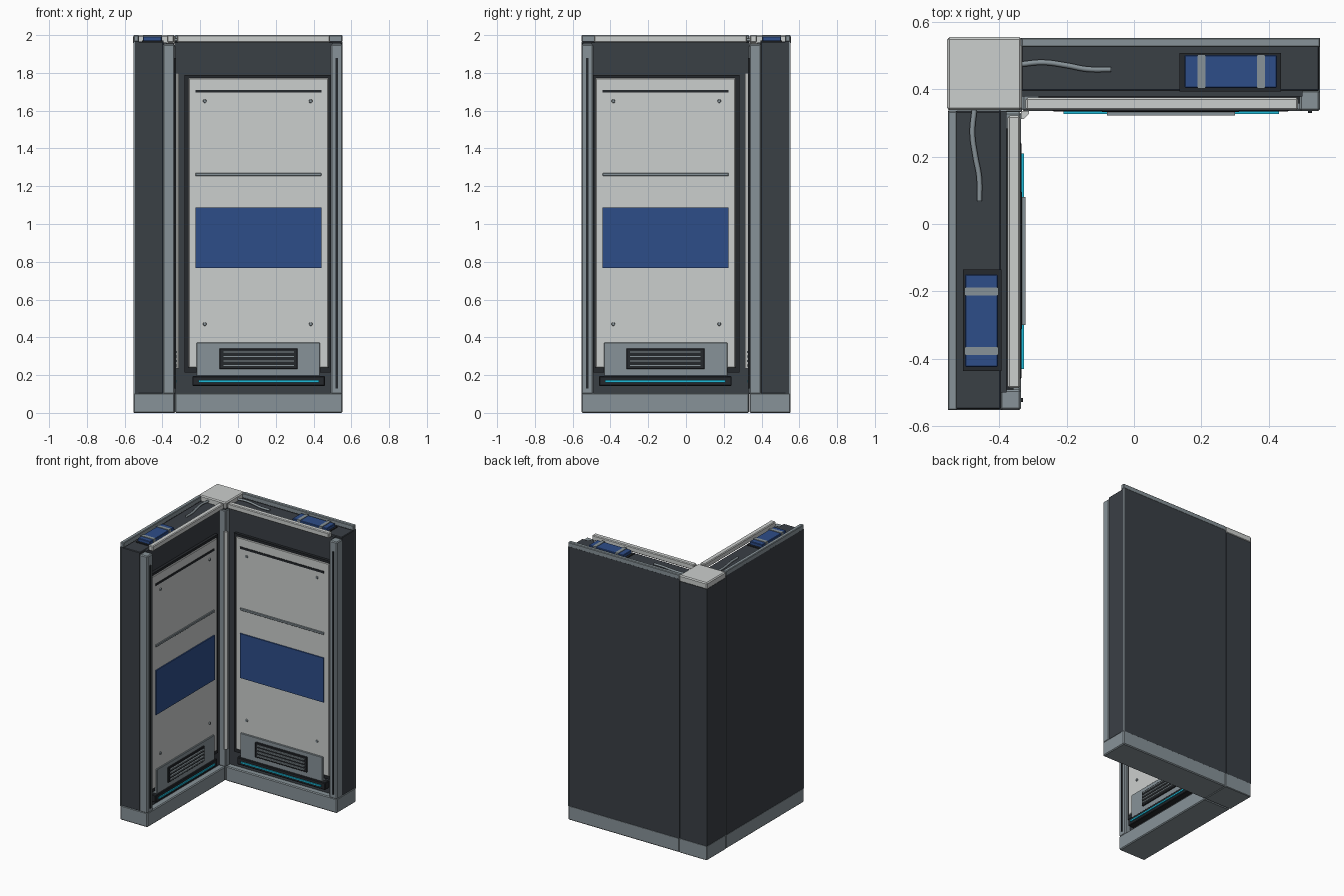
import bpy, bmesh
from mathutils import Matrix, Vector

if "Cube" in bpy.data.objects:
    bpy.data.objects.remove(bpy.data.objects["Cube"])


def material(name, r, g, b):
    m = bpy.data.materials.new(name)
    m.diffuse_color = (r, g, b, 1)
    m.use_nodes = True
    m.node_tree.nodes["Principled BSDF"].inputs["Base Color"].default_value = m.diffuse_color
    return m


DARK = material("charcoal", 0.042, 0.050, 0.060)
BLACK = material("near black", 0.018, 0.021, 0.025)
GREY = material("steel grey", 0.245, 0.290, 0.315)
LIGHT = material("light grey", 0.60, 0.62, 0.61)
BLUE = material("blue", 0.027, 0.075, 0.25)
CYAN = material("cyan", 0.013, 0.50, 0.70)


def finish(name, bm, mat):
    me = bpy.data.meshes.new(name)
    bm.to_mesh(me)
    me.materials.append(mat)
    ob = bpy.data.objects.new(name, me)
    bpy.context.collection.objects.link(ob)
    return ob


def emit(name, bm, mat, both=True):
    """Make the back wing part and its reflection on the side wing."""
    finish("back_" + name if both else name, bm, mat)
    if both:
        for v in bm.verts:
            v.co = Vector((-v.co.y, -v.co.x, v.co.z))
        bmesh.ops.reverse_faces(bm, faces=bm.faces[:])
        finish("side_" + name, bm, mat)
    bm.free()


def box(name, x, y, z, mat, bevel=0.0, both=True):
    bm = bmesh.new()
    bmesh.ops.create_cube(bm, size=1)
    for v in bm.verts:
        v.co = Vector([(a + b) / 2 + c * (b - a) for c, (a, b) in zip(v.co, (x, y, z))])
    if bevel:
        bmesh.ops.bevel(bm, geom=bm.edges[:], offset=bevel, segments=1,
                        affect='EDGES', profile=0.5)
    emit(name, bm, mat, both)


def screw(name, x, z):
    bm = bmesh.new()
    bmesh.ops.create_cone(bm, cap_ends=True, segments=12, radius1=0.010, radius2=0.008,
                          depth=0.008,
                          matrix=Matrix.Translation((x, 0.347, z)) @ Matrix.Rotation(1.5708, 4, 'X'))
    emit(name, bm, GREY)


def cable(name, pts):
    cu = bpy.data.curves.new(name, 'CURVE')
    cu.dimensions = '3D'
    cu.bevel_depth = 0.008
    cu.bevel_resolution = 2
    cu.use_fill_caps = True
    cu.resolution_u = 6
    sp = cu.splines.new('BEZIER')
    sp.bezier_points.add(len(pts) - 1)
    for p, co in zip(sp.bezier_points, pts):
        p.co = co
        p.handle_left_type = p.handle_right_type = 'AUTO'
    cu.materials.append(GREY)
    bpy.context.collection.objects.link(bpy.data.objects.new(name, cu))


E = 0.553   # outer edge
I = 0.335   # inner face of the walls

# wing structure
box("base", (-0.333, E), (I, E), (0, 0.105), GREY, 0.006)
box("core", (-I, 0.55), (0.395, 0.53), (0.10, 1.965), DARK, 0.004)
box("rear_panel", (-I, 0.549), (0.525, 0.552), (0.10, 1.968), DARK)
box("rear_edge_strip", (0.544, E), (0.544, E), (0.10, 1.966), GREY)
box("rear_top_rail", (-I, E), (0.525, E), (1.965, 2.0), GREY, 0.004)
box("wall_backing", (-I, 0.50), (0.378, 0.40), (0.10, 1.962), DARK)
box("front_top_rail", (-0.322, 0.487), (0.338, 0.375), (1.962, 2.0), LIGHT, 0.005)
box("end_pillar", (0.491, E), (I, 0.398), (0.10, 1.952), GREY, 0.006)
box("pillar_slot", (0.517, 0.529), (0.329, 0.34), (0.13, 1.88), BLACK)

# raised frame around the wall panel
for n, x, z in (("left", (-0.283, -0.262), (0.215, 1.79)), ("right", (0.478, 0.495), (0.215, 1.79)),
                ("top", (-0.262, 0.478), (1.77, 1.79)), ("bottom", (-0.262, 0.478), (0.215, 0.24))):
    box("frame_" + n, x, (0.358, 0.382), z, BLACK)

# wall panel and its details
box("wall_panel", (-0.262, 0.479), (0.350, 0.382), (0.24, 1.772), LIGHT, 0.004)
box("blue_plate", (-0.225, 0.441), (0.342, 0.351), (0.767, 1.087), BLUE)
box("panel_bar", (-0.225, 0.441), (0.342, 0.352), (1.254, 1.270), GREY, 0.002)
box("panel_slot", (-0.225, 0.441), (0.346, 0.352), (1.695, 1.710), BLACK)
for i, x in enumerate((-0.176, 0.385)):
    for j, z in enumerate((0.47, 1.65)):
        screw(f"screw_{i}{j}", x, z)

# vent
box("vent_plate", (-0.220, 0.435), (0.341, 0.380), (0.195, 0.372), GREY, 0.003)
box("vent_recess", (-0.098, 0.315), (0.333, 0.345), (0.232, 0.342), BLACK, 0.003)
for k in range(4):
    z = 0.246 + k * 0.024
    box(f"vent_slat_{k}", (-0.08, 0.30), (0.322, 0.336), (z, z + 0.010), GREY)

# floor light
box("light_housing", (-0.242, 0.460), (0.334, 0.382), (0.143, 0.195), BLACK, 0.004)
box("light_strip", (-0.21, 0.43), (0.326, 0.337), (0.161, 0.173), CYAN)

# equipment on top of each wing
box("tray", (0.135, 0.437), (0.394, 0.508), (1.960, 1.971), BLACK)
box("power_box", (0.150, 0.424), (0.404, 0.502), (1.968, 1.993), BLUE, 0.003)
for k, x in enumerate((0.189, 0.365)):
    box(f"strap_{k}", (x, x + 0.024), (0.402, 0.504), (1.968, 1.997), GREY)
path = [(-0.34, 0.474, 1.975), (-0.27, 0.480, 1.977), (-0.20, 0.471, 1.975),
        (-0.14, 0.460, 1.973), (-0.068, 0.459, 1.973)]
cable("back_cable", path)
cable("side_cable", [(-y, -x, z) for x, y, z in path])

# corner column
box("corner_base", (-E, -0.333), (0.337, E), (0, 0.105), GREY, 0.004, False)
box("corner_post", (-0.552, -0.34), (0.342, 0.552), (0.10, 1.955), DARK, 0.0, False)
box("corner_seam", (-0.551, -0.40), (0.333, 0.344), (0.10, 1.955), GREY, 0.0, False)
box("corner_cap", (-0.555, -0.333), (0.338, 0.555), (1.952, 2.0), LIGHT, 0.007, False)
box("inner_post", (-0.40, -0.332), (0.332, 0.40), (0.10, 1.945), GREY, 0.004, False)

# diagonal trim in the inner corner
bm = bmesh.new()
outline = [(-0.335, 0.335), (-0.335, 0.312), (-0.328, 0.312), (-0.312, 0.328), (-0.312, 0.335)]
low = bm.faces.new([bm.verts.new((x, y, 0.235)) for x, y in outline])
new = bmesh.ops.extrude_face_region(bm, geom=[low])["geom"]
bmesh.ops.translate(bm, vec=(0, 0, 1.565),
                    verts=[g for g in new if isinstance(g, bmesh.types.BMVert)])
bmesh.ops.recalc_face_normals(bm, faces=bm.faces[:])
emit("inner_corner_trim", bm, LIGHT, False)
